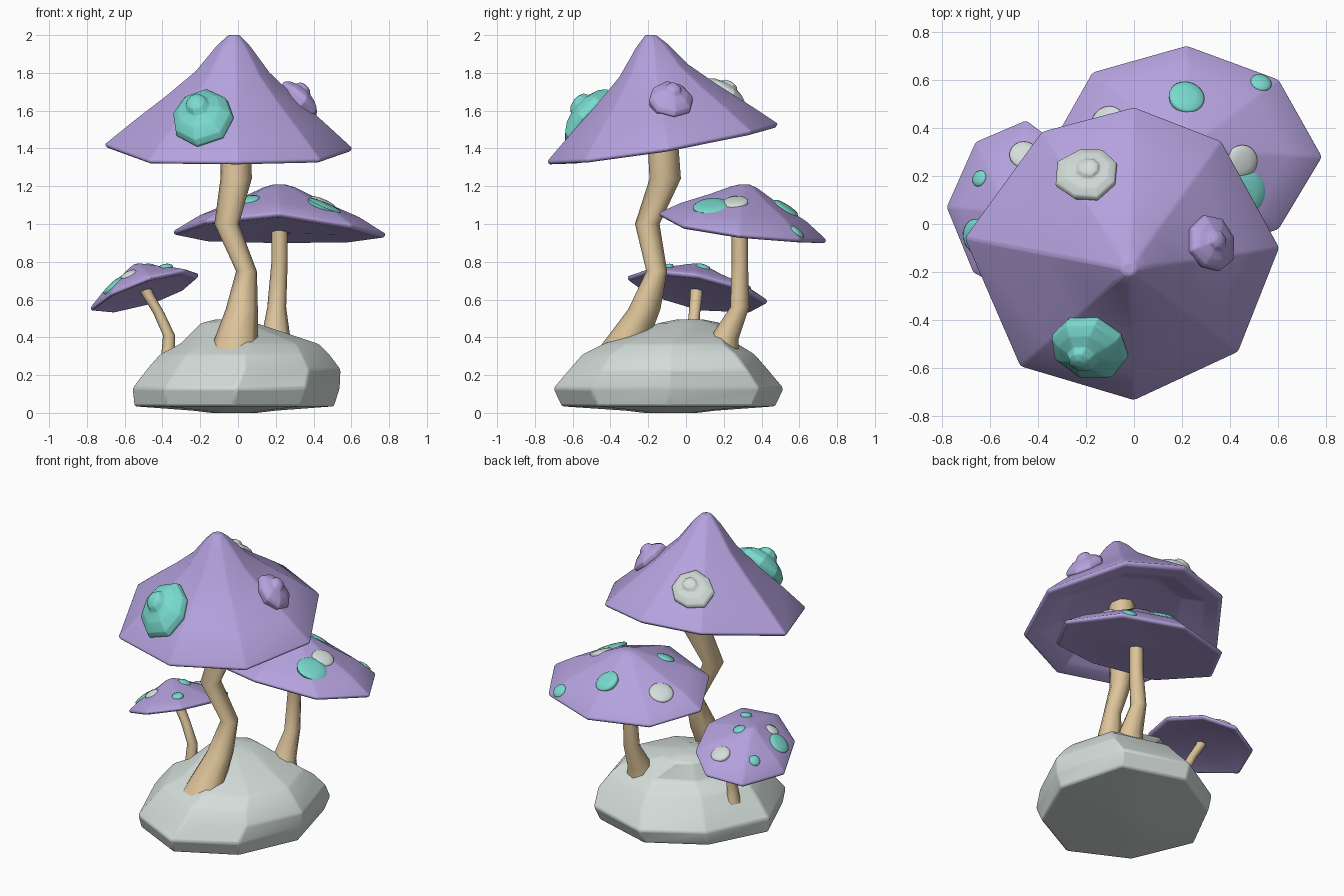
import bpy, math, random
from mathutils import Vector
from mathutils.bvhtree import BVHTree

if "Cube" in bpy.data.objects:
    bpy.data.objects.remove(bpy.data.objects["Cube"])

random.seed(4)


def material(name, rgb):
    m = bpy.data.materials.new(name)
    m.diffuse_color = (*rgb, 1)
    m.use_nodes = True
    m.node_tree.nodes["Principled BSDF"].inputs["Base Color"].default_value = m.diffuse_color
    return m


PURPLE = material("purple", (0.46, 0.36, 0.73))
TEAL = material("teal", (0.19, 0.70, 0.62))
TAN = material("tan", (0.72, 0.55, 0.32))
STONE = material("stone", (0.66, 0.73, 0.70))


def loft(name, rings, mat, bevel=0.0, smooth=35):
    """Closed skin over a list of equal-sized rings, bottom or top first."""
    n = len(rings[0])
    verts = [v for r in rings for v in r]
    faces = [(i * n + j, i * n + (j + 1) % n, (i + 1) * n + (j + 1) % n, (i + 1) * n + j)
             for i in range(len(rings) - 1) for j in range(n)]
    faces += [tuple(range(n))[::-1], tuple(range(len(verts) - n, len(verts)))]
    me = bpy.data.meshes.new(name)
    me.from_pydata(verts, [], faces)
    ob = bpy.data.objects.new(name, me)
    bpy.context.collection.objects.link(ob)
    me.materials.append(mat)
    bpy.ops.object.select_all(action='DESELECT')
    ob.select_set(True)
    bpy.context.view_layer.objects.active = ob
    bpy.ops.object.mode_set(mode='EDIT')
    bpy.ops.mesh.select_all(action='SELECT')
    bpy.ops.mesh.normals_make_consistent(inside=False)
    bpy.ops.object.mode_set(mode='OBJECT')
    bpy.ops.object.shade_smooth_by_angle(angle=math.radians(smooth))
    if bevel:
        b = ob.modifiers.new("soft_edges", 'BEVEL')
        b.width, b.segments, b.limit_method = bevel, 2, 'ANGLE'
        b.angle_limit = math.radians(12)
    return ob


def cap(name, rim, apex, profile, under):
    """Eight-sided cap: rings of the underside, then rings from rim to apex."""
    apex = Vector(apex)
    rim = [Vector(p) for p in rim]
    rim = [Vector((apex.x + 1.015 * (p.x - apex.x), apex.y + 1.015 * (p.y - apex.y), p.z)) for p in rim]
    zc = sum(p.z for p in rim) / len(rim)
    rings = []
    for t, dz in under:
        rings.append([(apex.x + t * (p.x - apex.x), apex.y + t * (p.y - apex.y),
                       zc + t * (p.z - zc) + dz) for p in rim])
    for t, h in profile:
        rings.append([(apex.x + t * (p.x - apex.x), apex.y + t * (p.y - apex.y),
                       p.z + h * (apex.z - p.z)) for p in rim])
    ob = loft(name, rings, PURPLE, 0.01)
    return BVHTree.FromPolygons([v.co for v in ob.data.vertices],
                                [tuple(p.vertices) for p in ob.data.polygons])


def on_surface(tree, x, y):
    loc, nor, _, _ = tree.ray_cast(Vector((x, y, 3)), Vector((0, 0, -1)))
    return loc, nor


def stem(name, path):
    """Tube with eight sides through (x, y, z, radius) points."""
    rings = [[(x + r * math.cos(k * math.pi / 4), y + r * math.sin(k * math.pi / 4), z)
              for k in range(8)] for x, y, z, r in path]
    loft(name, rings, TAN, 0, 60)


def disc_rings(loc, nor, radius, profile, sides, jitter=0.0, lean=Vector()):
    q = nor.to_track_quat('Z', 'Y')
    wob = [1 + random.uniform(-jitter, jitter) for _ in range(sides)]
    return [[loc + lean * max(h, 0) + q @ Vector((radius * t * wob[k] * math.cos(2 * math.pi * k / sides),
                                                  radius * t * wob[k] * math.sin(2 * math.pi * k / sides), h))
             for k in range(sides)] for t, h in profile]


def spots(name, tree, items):
    for i, (x, y, r, mat) in enumerate(items):
        loc, nor = on_surface(tree, x, y)
        prof = [(0.95, -0.02), (1, 0.0), (0.9, 0.007), (0.5, 0.012), (0.1, 0.014)]
        loft(f"{name}_{i + 1}", disc_rings(loc, nor, r, prof, 20), mat, 0, 60)


def knob(name, tree, x, y, r, h, mat, lean):
    loc, nor = on_surface(tree, x, y)
    prof = [(0.85, -0.04), (1, 0.1 * h), (0.95, 0.35 * h), (0.7, 0.62 * h),
            (0.4, 0.78 * h), (0.3, 1.0 * h), (0.12, 1.1 * h)]
    loft(name, disc_rings(loc, nor, r, prof, 8, 0.12, Vector(lean)), mat, 0.005)


# Rock base: rings of (z, centre x, centre y, half width, half depth)
rock = [(0.0, -0.02, -0.08, 0.12, 0.14), (0.012, -0.02, -0.08, 0.22, 0.24),
        (0.035, -0.02, -0.09, 0.53, 0.57), (0.13, -0.01, -0.09, 0.55, 0.615),
        (0.23, 0.03, -0.09, 0.515, 0.53), (0.31, 0.035, -0.09, 0.45, 0.46),
        (0.365, 0.06, -0.08, 0.37, 0.36), (0.475, -0.05, 0.02, 0.15, 0.17),
        (0.495, -0.06, 0.02, 0.06, 0.07)]
wob = [1, 1.1, 0.99, 0.91, 1, 0.97, 1, 0.95]
loft("rock_base", [[(cx + wob[k] * a * math.cos(k * math.pi / 4),
                     cy + wob[k] * b * math.sin(k * math.pi / 4), z) for k in range(8)]
                   for z, cx, cy, a, b in rock], STONE, 0.012)

# Stems
stem("large_stem", [(-0.02, -0.35, 0.32, 0.13), (-0.01, -0.31, 0.39, 0.115), (0.02, -0.22, 0.55, 0.085),
                    (0.045, -0.155, 0.75, 0.055), (-0.06, -0.205, 1.0, 0.065),
                    (-0.01, -0.11, 1.24, 0.083), (-0.01, -0.13, 1.55, 0.08)])
stem("medium_stem", [(0.2, 0.18, 0.30, 0.1), (0.2, 0.2, 0.39, 0.078), (0.205, 0.285, 0.56, 0.05),
                     (0.22, 0.285, 0.8, 0.043), (0.22, 0.285, 1.03, 0.043)])
stem("small_stem", [(-0.37, 0.03, 0.24, 0.05), (-0.37, 0.03, 0.30, 0.037), (-0.365, 0.035, 0.41, 0.032),
                    (-0.42, 0.045, 0.53, 0.03), (-0.48, 0.055, 0.63, 0.033), (-0.5, 0.055, 0.68, 0.033)])

# Caps
large = cap("large_cap",
            [(0.60, -0.10, 1.40), (0.36, 0.34, 1.49), (0.0, 0.48, 1.53), (-0.38, 0.38, 1.51),
             (-0.70, -0.06, 1.42), (-0.47, -0.59, 1.335), (0.0, -0.73, 1.33), (0.43, -0.53, 1.34)],
            (-0.02, -0.19, 2.0),
            [(1, 0), (0.75, 0.24), (0.52, 0.45), (0.3, 0.67), (0.14, 0.90), (0.05, 1)],
            [(0.12, 0.1), (0.6, 0.07), (0.82, 0.0), (0.97, -0.02)])
flat_under = [(0.12, -0.015), (0.6, -0.01), (0.85, -0.015), (0.97, -0.02)]
medium = cap("medium_cap",
             [(0.78, 0.28, 0.945), (0.60, 0.60, 0.92), (0.22, 0.74, 0.915), (-0.17, 0.63, 0.925),
              (-0.34, 0.33, 0.96), (-0.17, 0.0, 1.02), (0.22, -0.14, 1.06), (0.60, -0.02, 0.995)],
             (0.22, 0.31, 1.21),
             [(1, 0), (0.75, 0.34), (0.4, 0.67), (0.16, 0.93), (0.06, 1)], flat_under)
small_rim = [(-0.21, 0.06), (-0.29, 0.31), (-0.45, 0.43), (-0.66, 0.34),
             (-0.78, 0.07), (-0.67, -0.2), (-0.47, -0.31), (-0.28, -0.2)]
small = cap("small_cap",
            [(x, y, 0.645 + 0.31 * (x + 0.5) - 0.18 * (y - 0.06)) for x, y in small_rim],
            (-0.53, 0.05, 0.79),
            [(1, 0), (0.75, 0.34), (0.4, 0.67), (0.16, 0.93), (0.06, 1)], flat_under)

# Knobs growing on the large cap
knob("teal_knob", large, -0.18, -0.495, 0.18, 0.11, TEAL, (-0.2, 0, 0.25))
knob("stone_knob", large, -0.19, 0.205, 0.138, 0.065, STONE, (0.2, 0, 0.2))
knob("purple_knob", large, 0.32, -0.09, 0.12, 0.08, PURPLE, (-0.2, 0.1, 0.25))

# Spots on the lower caps
spots("medium_spot", medium, [(0.22, 0.53, 0.075, TEAL), (0.53, 0.59, 0.045, TEAL), (0.45, 0.26, 0.07, STONE),
                              (0.46, 0.13, 0.095, TEAL), (-0.11, 0.42, 0.075, STONE), (0.06, 0.13, 0.055, TEAL)])
spots("small_spot", small, [(-0.46, 0.29, 0.06, STONE), (-0.645, 0.19, 0.035, TEAL), (-0.66, -0.05, 0.07, TEAL),
                            (-0.58, -0.09, 0.045, STONE), (-0.46, 0.09, 0.04, TEAL), (-0.38, -0.1, 0.035, TEAL)])
